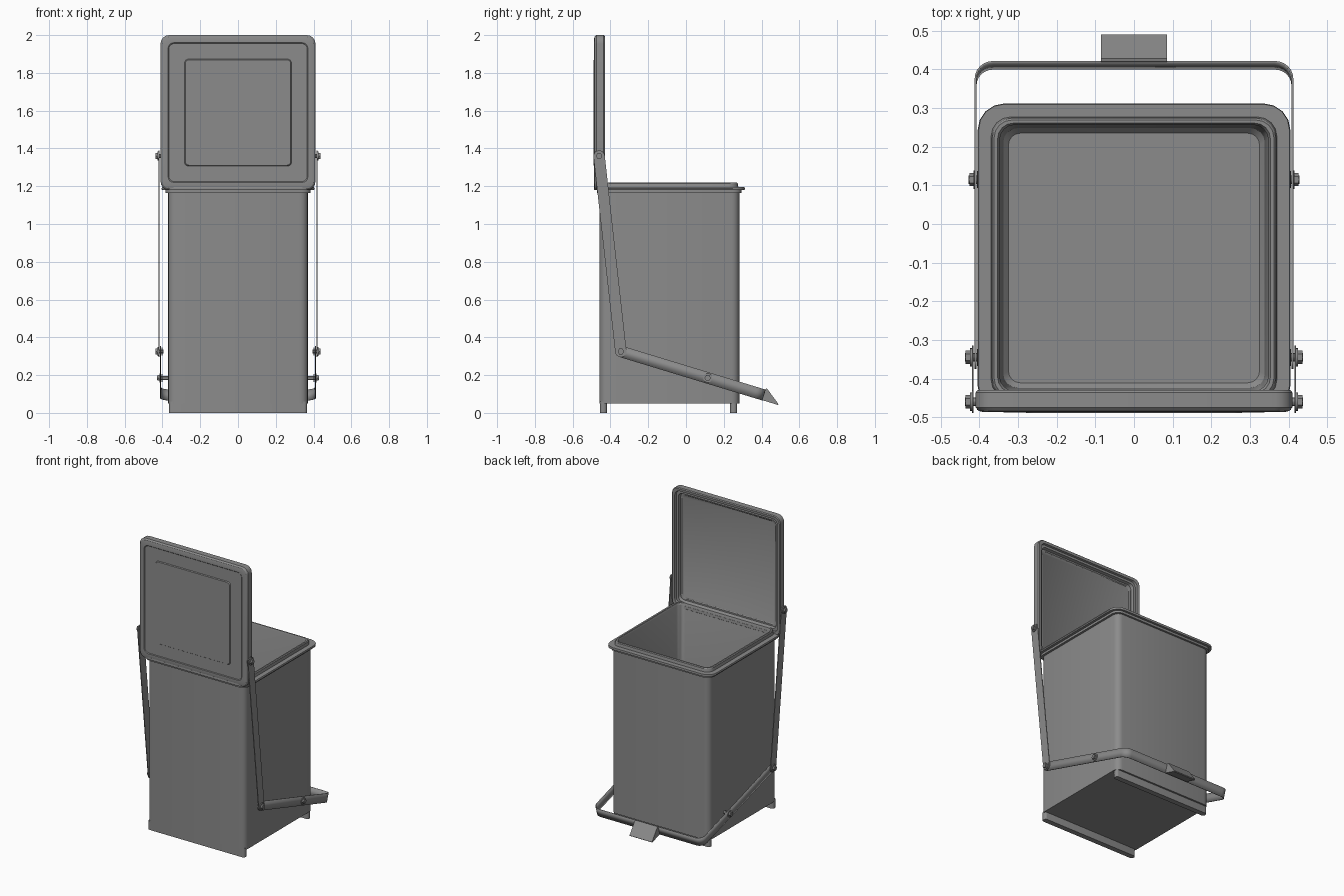
import bpy, bmesh
from math import sin, cos, pi, atan2, hypot
from mathutils import Vector

cube = bpy.data.objects.get("Cube")
if cube:
    bpy.data.objects.remove(cube)

steel = bpy.data.materials.new("grey_steel")
steel.use_nodes = True
GREY = (0.26, 0.26, 0.26, 1)
steel.diffuse_color = GREY
steel.node_tree.nodes["Principled BSDF"].inputs["Base Color"].default_value = GREY


def finish(name, bm, smooth=True):
    bmesh.ops.recalc_face_normals(bm, faces=bm.faces)
    mesh = bpy.data.meshes.new(name)
    bm.to_mesh(mesh)
    bm.free()
    mesh.materials.append(steel)
    ob = bpy.data.objects.new(name, mesh)
    bpy.context.collection.objects.link(ob)
    if smooth:
        bpy.ops.object.select_all(action='DESELECT')
        ob.select_set(True)
        bpy.context.view_layer.objects.active = ob
        bpy.ops.object.shade_smooth_by_angle(angle=pi / 6)
    return ob


def rounded_rect(hx, hy, r, steps=4):
    pts = []
    for i, (sx, sy) in enumerate(((1, 1), (-1, 1), (-1, -1), (1, -1))):
        for k in range(steps + 1):
            a = (i + k / steps) * pi / 2
            pts.append((sx * (hx - r) + r * cos(a), sy * (hy - r) + r * sin(a)))
    return pts


def loft(name, sections, place):
    """Bridge rounded rectangles (hx, hy, radius, depth), capped at both ends."""
    bm = bmesh.new()
    rings = [[bm.verts.new(place(u, v, d)) for u, v in rounded_rect(hx, hy, r)]
             for hx, hy, r, d in sections]
    for a, b in zip(rings, rings[1:]):
        for i in range(len(a)):
            j = (i + 1) % len(a)
            bm.faces.new((a[i], a[j], b[j], b[i]))
    bm.faces.new(rings[0])
    bm.faces.new(rings[-1])
    return finish(name, bm)


def prism(name, outline, x0, x1, smooth=True):
    """Extrude a (y, z) outline along x."""
    bm = bmesh.new()
    face = bm.faces.new([bm.verts.new((x0, y, z)) for y, z in outline])
    out = bmesh.ops.extrude_face_region(bm, geom=[face])["geom"]
    bmesh.ops.translate(bm, vec=(x1 - x0, 0, 0),
                        verts=[g for g in out if isinstance(g, bmesh.types.BMVert)])
    return finish(name, bm, smooth)


def disc(y, z, r, n):
    return [(y + r * cos(2 * pi * i / n), z + r * sin(2 * pi * i / n)) for i in range(n)]


# Bin body: outer wall, rolled flange, raised lip, tapered inside and floor
loft("bin_body", [
    (.37, .37, .04, .05), (.37, .37, .04, 1.165), (.385, .383, .05, 1.165),
    (.385, .383, .05, 1.18), (.402, .398, .065, 1.18), (.405, .4, .07, 1.187),
    (.402, .398, .065, 1.195), (.37, .365, .05, 1.195), (.367, .362, .05, 1.215),
    (.362, .357, .045, 1.22), (.353, .349, .04, 1.22), (.348, .345, .04, 1.21),
    (.338, .336, .035, .11), (.325, .323, .03, .095)],
    lambda u, v, d: (u, v - .088, d))

# Base runners
for name, y in (("front_runner", -.437), ("back_runner", .252)):
    loft(name, [(.365, .018, .015, 0), (.365, .018, .015, .06)],
         lambda u, v, d, y=y: (u, y + v, d))

# Open lid: recessed inside, rolled edge, shallow border and raised panel
loft("lid", [
    (.35, .35, .025, -.468), (.355, .355, .025, -.464), (.365, .365, .03, -.464),
    (.37, .37, .03, -.445), (.385, .385, .035, -.445), (.388, .388, .035, -.432),
    (.405, .405, .04, -.43), (.41, .41, .045, -.436), (.41, .41, .045, -.475),
    (.402, .402, .04, -.484), (.39, .39, .035, -.487), (.37, .37, .03, -.487),
    (.366, .366, .03, -.483), (.283, .283, .02, -.483), (.279, .279, .02, -.489)],
    lambda u, v, d: (u, d, v + 1.59))

HINGE, ELBOW, PIVOT = (-.46, 1.36), (-.345, .325), (.115, .185)
W = .03

# Side links and fasteners
for side, s in (("left", 1), ("right", -1)):
    up = atan2(HINGE[1] - ELBOW[1], HINGE[0] - ELBOW[0])
    outline = []
    for (y, z), start in ((HINGE, up - pi / 2), (ELBOW, up + pi / 2)):
        outline += [(y + W * cos(start + pi * k / 8), z + W * sin(start + pi * k / 8))
                    for k in range(9)]
    prism(side + "_link", outline, s * .415, s * .42)
    for part, (y, z), shift in (("hinge", HINGE, 0), ("elbow", ELBOW, 0),
                                ("pivot", PIVOT, -.01)):
        inner = .36 if part == "pivot" else .395
        for piece, r, x0, x1, n in (("shaft", .011, inner, .438 + shift, 12),
                                    ("washer", .024, .42 + shift, .425 + shift, 16),
                                    ("nut", .017, .425 + shift, .436 + shift, 6),
                                    ("back_washer", .022, .4, .406, 16)):
            prism(f"{side}_{part}_{piece}", disc(y, z, r, n), s * x0, s * x1)

# Pedal bar: one bent strap running round the back
slope = atan2(ELBOW[1] - PIVOT[1], PIVOT[0] - ELBOW[0])
reach, half, bend = .79, .41, .045
path = [(half, -.028, .4), (half, -.02, .75), (half, 0, 1)]
path += [(half - bend + bend * cos(k * pi / 12), reach - bend + bend * sin(k * pi / 12), 1)
         for k in range(7)]
path += [(-x, t, w) for x, t, w in reversed(path)]
bm = bmesh.new()
rows = []
for x, t, w in path:
    cy, cz = ELBOW[0] + t * cos(slope), ELBOW[1] - t * sin(slope)
    rows.append([bm.verts.new((x, cy + k * w * W * sin(slope), cz + k * w * W * cos(slope)))
                 for k in (-1, 1)])
for a, b in zip(rows, rows[1:]):
    bm.faces.new((a[0], b[0], b[1], a[1]))
bar = finish("pedal_bar", bm)
mod = bar.modifiers.new("thickness", 'SOLIDIFY')
mod.thickness = .005
mod.offset = 0

# Foot pedal wedge
prism("foot_pedal", [(.402, .068), (.421, .127), (.429, .129), (.49, .046), (.486, .042)],
      -.085, .085, False)
